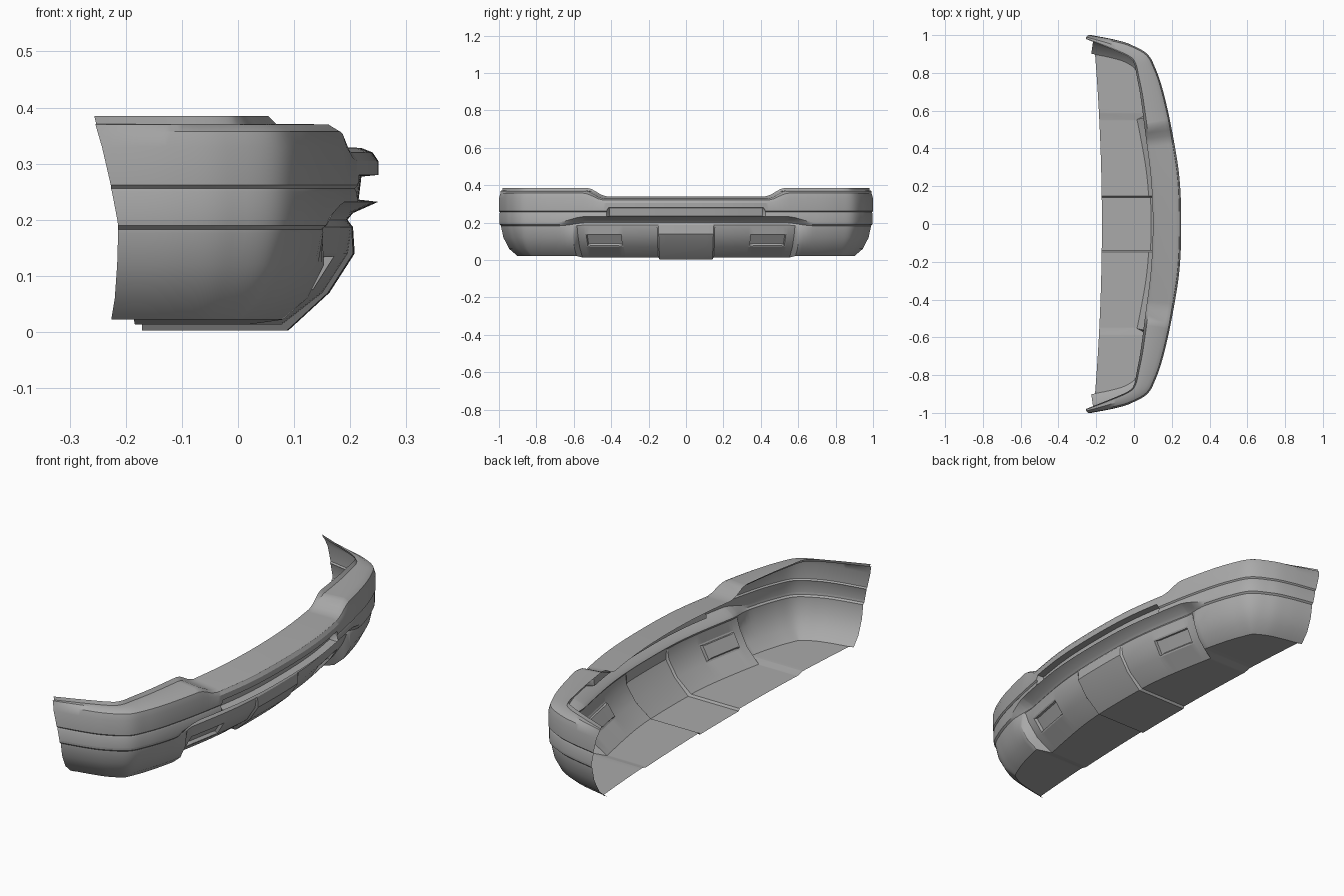
import bpy, bmesh, math
from mathutils import Vector

cube = bpy.data.objects.get("Cube")
if cube:
    bpy.data.objects.remove(cube, do_unlink=True)

grey = bpy.data.materials.new("primer_grey")
grey.use_nodes = True
grey.diffuse_color = (0.4, 0.4, 0.4, 1)
grey.node_tree.nodes["Principled BSDF"].inputs["Base Color"].default_value = (0.4, 0.4, 0.4, 1)

# Plan curves of one half, from the middle to the wrapped end (x, y)
OUTER = [(.25, 0), (.24, .25), (.2, .5), (.155, .7), (.115, .82), (.07, .9), (-.02, .95), (-.12, .977), (-.255, 1)]
INNER = [(.1, 0), (.09, .24), (.06, .48), (.035, .67), (.015, .78), (0, .85), (-.03, .885), (-.13, .93), (-.255, .98)]

# Section rows, top to bottom: inset and height in the middle, the same at the
# corner, then the y range over which the middle blends into the corner.
ROWS = [
    (0, .34, 0, .385, .44, .55),
    (0, .333, 0, .371, .44, .55),
    (.03, .328, .03, .37, .44, .55),
    (.01, .32, .008, .357, .44, .55),
    (0, .305, 0, .33, .44, .55),
    (0, .28, 0, .262, .415, .425),
    (.03, .277, .006, .256, .415, .425),
    (.035, .236, .003, .25, .415, .425),
    (0, .232, .003, .2, .54, .7),
    (.045, .212, .004, .19, .54, .68),
    (.055, .2, .012, .183, .54, .68),
    (.045, .187, .012, .176, .54, .68),
    (.052, .14, .024, .12, .59, .61),
    (.097, .07, .055, .06, .59, .61),
    (.17, .013, .1, .022, .59, .61),
]


def spline(pts, t):
    """Catmull-Rom point, mirrored in y before the first point."""
    i = min(int(t), len(pts) - 2)
    f = t - i
    p = [Vector(q) for q in pts]
    a = p[i - 1] if i else Vector((p[1].x, -p[1].y))
    b, c = p[i], p[i + 1]
    d = p[i + 2] if i + 2 < len(p) else c * 2 - b
    return .5 * (2 * b + (c - a) * f + (2 * a - 5 * b + 4 * c - d) * f ** 2 + (3 * b - a - 3 * c + d) * f ** 3)


def param_at(y):
    lo, hi = 0, len(OUTER) - 1
    for _ in range(30):
        mid = (lo + hi) / 2
        lo, hi = (mid, hi) if spline(OUTER, mid).y < y else (lo, mid)
    return lo


def smooth(a, b, v):
    f = min(1, max(0, (v - a) / (b - a)))
    return f * f * (3 - 2 * f)


def section(t):
    """All points of the cross-section at one station."""
    p, q = spline(OUTER, t), spline(INNER, t)
    end = len(OUTER) - 1
    tan = spline(OUTER, min(t + .01, end)) - spline(OUTER, max(t - .01, 0))
    normal = Vector((-tan.y, tan.x)).normalized()
    pts = []
    for k, (dm, zm, de, ze, y0, y1) in enumerate(ROWS):
        f = smooth(y0, y1, p.y)
        d, z = dm + (de - dm) * f, zm + (ze - zm) * f
        if k > 11:                                  # raised middle skid panel
            panel = 1 - smooth(.148, .156, p.y)
            d -= .01 * panel
            z -= .01 * panel * (k == 14)
        if k < 2:
            xy = q.lerp(p, .1 * k)
        else:
            xy = p + normal * min(d, (p - q).length * .5 if k == 2 else d)
        if xy.x < 0:                                # raked end edge
            xy.x *= (.212 + .043 * max(0, (z - .18) / .2) ** 1.2) / .255
        pts.append(Vector((xy.x, xy.y, z)))
    low = pts[-1]
    pts.append(Vector((-.17 - .045 * low.y ** 2, low.y, low.z)))
    return pts


steps = [.148, .156, .35, .415, .425, .55, .59, .61]
params = sorted([i / 8 for i in range(8 * (len(OUTER) - 1) + 1)] + [param_at(y) for y in steps])
grid = [section(t) for t in params]


def add_part(name, first, last, lamp=False):
    bm = bmesh.new()
    v = [[bm.verts.new(p) for p in col[first:last + 1]] for col in grid]
    pocket = []
    for i in range(len(v) - 1):
        for j in range(last - first):
            f = bm.faces.new((v[i][j], v[i][j + 1], v[i + 1][j + 1], v[i + 1][j]))
            mid_y = spline(OUTER, (params[i] + params[i + 1]) / 2).y
            if lamp and first + j == 12 and .35 < mid_y < .55:
                pocket.append(f)
    if pocket:                                      # framed fog lamp pocket
        bmesh.ops.inset_region(bm, faces=pocket, thickness=.006, depth=.006)
        bmesh.ops.inset_region(bm, faces=pocket, thickness=.008, depth=0)
        bmesh.ops.inset_region(bm, faces=pocket, thickness=.004, depth=-.014)
    mesh = bpy.data.meshes.new(name)
    bm.to_mesh(mesh)
    bm.free()
    mesh.materials.append(grey)
    ob = bpy.data.objects.new(name, mesh)
    bpy.context.collection.objects.link(ob)
    mirror = ob.modifiers.new("both_sides", "MIRROR")
    mirror.use_axis = (False, True, False)
    bpy.ops.object.select_all(action="DESELECT")
    ob.select_set(True)
    bpy.context.view_layer.objects.active = ob
    bpy.ops.object.shade_smooth_by_angle(angle=math.radians(32))


add_part("upper_bumper_shell", 0, 5)
add_part("middle_recess_band", 5, 8)
add_part("lower_valance", 8, 14, lamp=True)
add_part("undertray", 14, 15)
